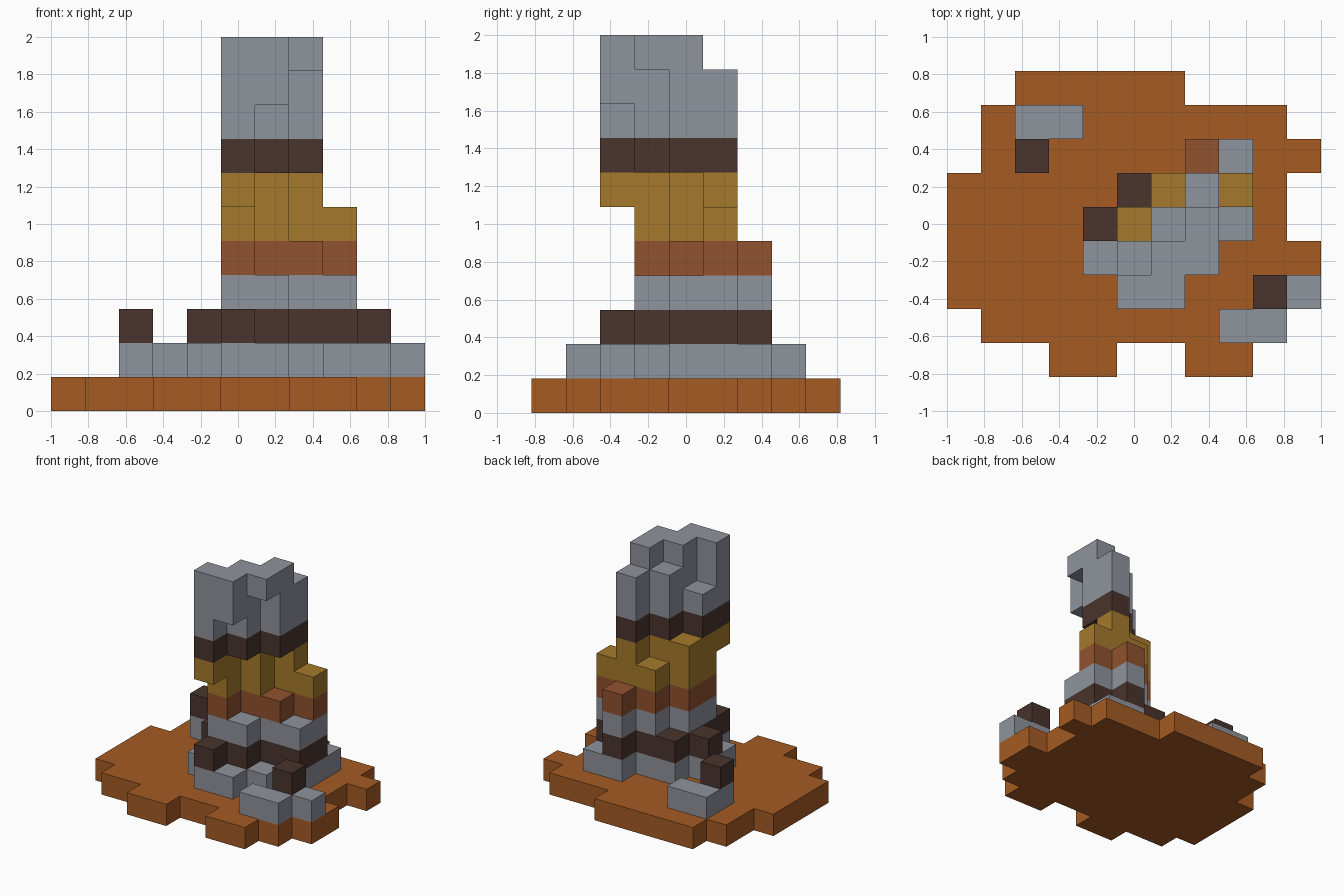
import bpy
import bmesh
from mathutils import Vector

if "Cube" in bpy.data.objects:
    bpy.data.objects.remove(bpy.data.objects["Cube"], do_unlink=True)

CELL = 2 / 11
COLS, ROWS = 11, 9


def material(name, rgb):
    mat = bpy.data.materials.new(name)
    mat.use_nodes = True
    colour = (*rgb, 1)
    mat.diffuse_color = colour
    mat.node_tree.nodes["Principled BSDF"].inputs["Base Color"].default_value = colour
    return mat


clay = material("orange clay", (0.376, 0.105, 0.017))
stone = material("grey stone", (0.275, 0.292, 0.332))
bark = material("dark brown", (0.067, 0.034, 0.026))
ochre = material("ochre", (0.376, 0.195, 0.025))
rust = material("rust", (0.283, 0.084, 0.028))

# Floor plans from the ground up: name, material, back row, plan (back to front)
LAYERS = [
    ("ground_slab", clay, 8, """
..#####....
.#########.
.##########
##########.
##########.
###########
###########
.#########.
...##..##.."""),
    ("rubble_ring", stone, 7, """
..##.......
..#....##..
.....####..
....#####..
....####...
.....##..##
........##."""),
    ("dark_footing", bark, 6, """
..#....#...
.....####..
....#####..
.....##....
.....#...#."""),
    ("stone_course", stone, 6, """
.......#...
......###..
.....####..
.....##...."""),
    ("rust_course", rust, 6, """
.......#...
......###..
.....###...
.....#....."""),
    ("lower_ochre_course", ochre, 5, """
......###..
.....##....
.....#....."""),
    ("upper_ochre_course", ochre, 5, """
.......#...
.....##....
.....#.....
.....#....."""),
    ("dark_band", bark, 5, """
.......#...
......##...
.....##....
.....#....."""),
    ("lower_tower_top", stone, 5, """
.......#...
......##...
.....##....
.....#....."""),
    ("middle_tower_top", stone, 5, """
.......#...
......##...
......#....
.....##...."""),
    ("tower_crown", stone, 4, """
.......#...
......##...
.....##...."""),
]


def plan_cells(level, back_row, plan):
    return {(col, back_row - r, level)
            for r, line in enumerate(plan.split())
            for col, mark in enumerate(line) if mark == "#"}


layers = [plan_cells(k, back, plan) for k, (_, _, back, plan) in enumerate(LAYERS)]
filled = set().union(*layers)
DIRECTIONS = [Vector(s * (axis == a) for a in range(3)) for axis in range(3) for s in (-1, 1)]


def build_layer(name, mat, cells):
    """Make the outer walls of a layer's blocks and merge flush faces."""
    bm = bmesh.new()
    for cell in sorted(cells):
        for d in DIRECTIONS:
            if tuple(int(c + n) for c, n in zip(cell, d)) in filled:
                continue
            u = Vector((d.y, d.z, d.x))
            v = d.cross(u)
            mid = Vector(cell) + Vector((0.5, 0.5, 0.5)) + d / 2
            corners = [mid + (a * u + b * v) / 2
                       for a, b in ((-1, -1), (1, -1), (1, 1), (-1, 1))]
            bm.faces.new([bm.verts.new(((p.x - COLS / 2) * CELL,
                                        (p.y - ROWS / 2) * CELL,
                                        p.z * CELL)) for p in corners])
    bmesh.ops.remove_doubles(bm, verts=bm.verts[:], dist=0.001)
    bmesh.ops.dissolve_limit(bm, angle_limit=0.01, verts=bm.verts[:], edges=bm.edges[:])
    bm.normal_update()
    mesh = bpy.data.meshes.new(name)
    bm.to_mesh(mesh)
    bm.free()
    mesh.materials.append(mat)
    bpy.context.collection.objects.link(bpy.data.objects.new(name, mesh))


for (name, mat, _, _), cells in zip(LAYERS, layers):
    build_layer(name, mat, cells)
